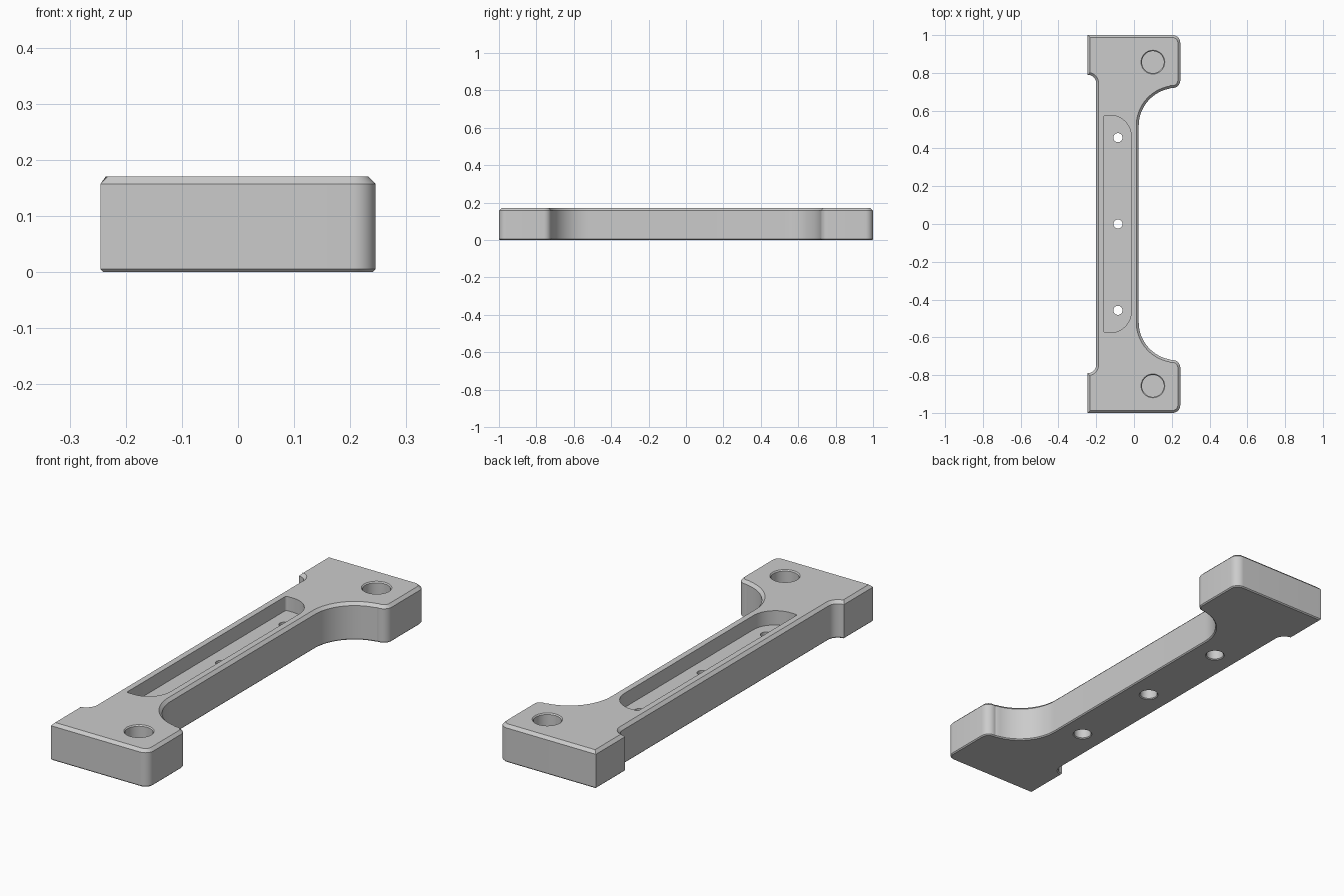
import bpy
import bmesh
from math import sin, cos, radians
from mathutils import Vector

cube = bpy.data.objects.get("Cube")
if cube:
    bpy.data.objects.remove(cube, do_unlink=True)

HEIGHT = 0.17
TOP_CHAMFER = 0.013
LOW_CHAMFER = 0.005
POCKET_FLOOR = 0.105

grey = bpy.data.materials.new("machined grey")
grey.use_nodes = True
grey.diffuse_color = (0.6, 0.6, 0.6, 1)
grey.node_tree.nodes["Principled BSDF"].inputs["Base Color"].default_value = grey.diffuse_color


def arc(cx, cy, r, start, end, steps=10):
    angles = [radians(start + (end - start) * i / steps) for i in range(steps + 1)]
    return [Vector((cx + r * cos(a), cy + r * sin(a))) for a in angles]


def mirror_y(half):
    """Close a counter-clockwise half outline with its mirror image across y = 0."""
    return half + [Vector((p.x, -p.y)) for p in reversed(half)]


def inset(points, d):
    """Move a counter-clockwise outline inward by d with mitred corners."""
    result = []
    for i, p in enumerate(points):
        a = (p - points[i - 1]).normalized()
        b = (points[(i + 1) % len(points)] - p).normalized()
        na, nb = Vector((-a.y, a.x)), Vector((-b.y, b.x))
        result.append(p + (na + nb) * d / (1 + na.dot(nb)))
    return result


def loft(name, layers):
    """Stack (outline, z) layers from bottom to top into a closed solid."""
    bm = bmesh.new()
    rings = [[bm.verts.new((p.x, p.y, z)) for p in outline] for outline, z in layers]
    for low, high in zip(rings, rings[1:]):
        for i in range(len(low)):
            j = (i + 1) % len(low)
            bm.faces.new((low[i], low[j], high[j], high[i]))
    bm.faces.new(reversed(rings[0]))
    bm.faces.new(rings[-1])
    mesh = bpy.data.meshes.new(name)
    bm.to_mesh(mesh)
    bm.free()
    mesh.materials.append(grey)
    obj = bpy.data.objects.new(name, mesh)
    bpy.context.collection.objects.link(obj)
    return obj


def drill(name, x, y, profile):
    """Round cutter from (radius, z) steps."""
    return loft(name, [(arc(x, y, r, 0, 360 - 7.5, 47), z) for r, z in profile])


# Bracket body: narrow waist between two wide ends, chamfered above and below
outline = mirror_y(
    arc(0.225, 0.52, 0.2, 180, 100, 20)
    + arc(0.205, 0.76, 0.04, -100, 0)
    + arc(0.205, 0.96, 0.04, 0, 90)
    + [Vector((-0.245, 1))]
    + arc(-0.245, 0.745, 0.045, 90, 0)
)
body = loft("bracket_body", [
    (inset(outline, LOW_CHAMFER), 0),
    (outline, LOW_CHAMFER),
    (outline, HEIGHT - TOP_CHAMFER),
    (inset(outline, TOP_CHAMFER), HEIGHT),
])

# Long pocket in the waist with large rounds on one side
pocket = mirror_y(arc(-0.125, 0.465, 0.11, 0, 90, 16) + arc(-0.15, 0.565, 0.01, 90, 180, 5))
cutters = [loft("pocket_cutter", [(pocket, POCKET_FLOOR), (pocket, HEIGHT + 0.05)])]

# Blind holes in the ends
for y in (-0.857, 0.857):
    cutters.append(drill("end_hole_cutter", 0.1, y, [
        (0.058, 0.05), (0.058, HEIGHT - 0.005), (0.063, HEIGHT), (0.063, HEIGHT + 0.05)]))

# Screw holes through the pocket floor, counterbored from below
for y in (-0.457, 0, 0.457):
    cutters.append(drill("screw_hole_cutter", -0.085, y, [
        (0.042, -0.05), (0.042, 0), (0.038, 0.004),
        (0.038, 0.05), (0.024, 0.05), (0.024, POCKET_FLOOR + 0.03)]))

bpy.context.view_layer.objects.active = body
for cutter in cutters:
    cutter.hide_render = True
    mod = body.modifiers.new("cut", 'BOOLEAN')
    mod.operation = 'DIFFERENCE'
    mod.solver = 'EXACT'
    mod.object = cutter
    bpy.ops.object.modifier_apply(modifier=mod.name)
    bpy.data.objects.remove(cutter, do_unlink=True)

bpy.ops.object.select_all(action='DESELECT')
body.select_set(True)
bpy.ops.object.shade_smooth_by_angle(angle=radians(30))
